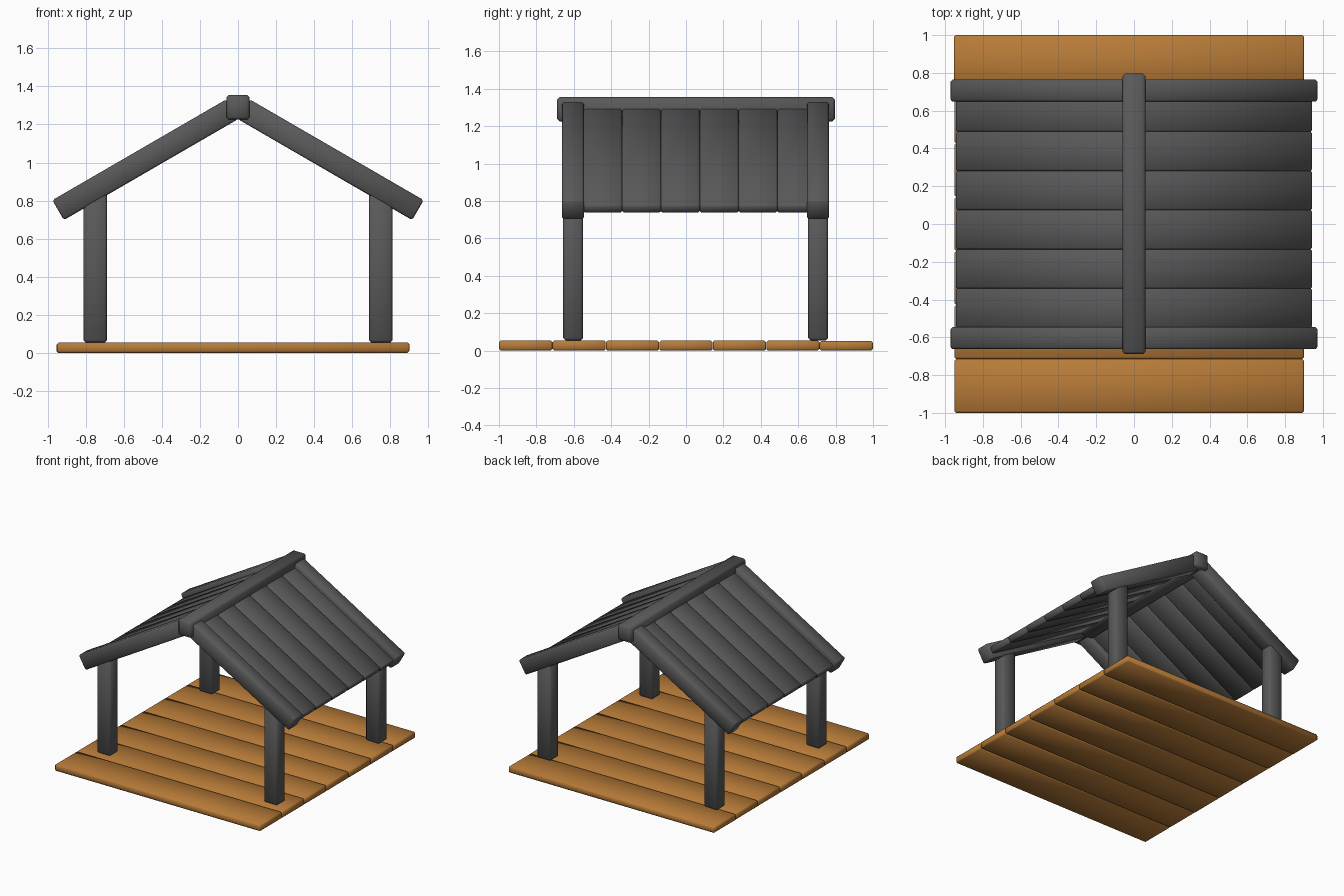
import bpy, bmesh, math, random
from mathutils import Matrix, Vector

if "Cube" in bpy.data.objects:
    bpy.data.objects.remove(bpy.data.objects["Cube"])

random.seed(4)

def material(name, rgb):
    m = bpy.data.materials.new(name)
    m.diffuse_color = (*rgb, 1)
    m.use_nodes = True
    m.node_tree.nodes["Principled BSDF"].inputs["Base Color"].default_value = m.diffuse_color
    return m

WOOD = material("warm_wood", (0.48, 0.2, 0.04))
DARK = material("dark_timber", (0.1, 0.1, 0.1))

def timber(name, size, centre, mat, bevel=0.01, segments=1, tilt=0.0):
    """Bevelled box, optionally tilted about the y axis."""
    bm = bmesh.new()
    bmesh.ops.create_cube(bm, size=1, matrix=Matrix.Diagonal((*size, 1)))
    bmesh.ops.bevel(bm, geom=bm.edges[:], offset=bevel, segments=segments,
                    profile=0.5, affect='EDGES')
    bm.transform(Matrix.Translation(centre) @ Matrix.Rotation(tilt, 4, 'Y'))
    me = bpy.data.meshes.new(name)
    bm.to_mesh(me)
    bm.free()
    me.materials.append(mat)
    ob = bpy.data.objects.new(name, me)
    bpy.context.collection.objects.link(ob)
    bpy.ops.object.select_all(action='DESELECT')
    ob.select_set(True)
    bpy.context.view_layer.objects.active = ob
    bpy.ops.object.shade_smooth_by_angle(angle=math.radians(50))
    return ob

# Floor: seven planks side by side along y
W = 2 / 7
for i in range(7):
    jitter = random.uniform(0, 0.004)
    timber(f"floor_plank_{i + 1}", (1.85 + jitter, W - 0.001, 0.055 - jitter),
           (-0.025 - jitter / 2, -1 + W * (i + 0.5), (0.055 - jitter) / 2), WOOD, 0.009)

# Roof slope: centreline from the ridge down to the eaves
top, eave = Vector((0.03, 0, 1.28)), Vector((0.945, 0, 0.75))
slope = eave - top
length = slope.length
angle = math.atan2(-slope.z, slope.x)

def on_slope(side, start, end, y):
    """Centre of a slope member spanning two distances from the ridge."""
    p = top + slope.normalized() * (start + end) / 2
    return (side * p.x, y, p.z)

for side, label in ((1, "right"), (-1, "left")):
    # Corner posts and sloping end rafters
    for y, end in ((-0.604, "front"), (0.706, "back")):
        timber(f"{end}_{label}_post", (0.124, 0.106, 0.785),
               (side * 0.75, y, 0.4475), DARK, 0.012)
        timber(f"{end}_{label}_rafter", (length, 0.116, 0.121),
               on_slope(side, 0, length, y), DARK, 0.01, tilt=side * angle)
    # Roof boards between the rafters
    for i in range(6):
        timber(f"{label}_roof_board_{i + 1}", (length - 0.012, 0.208, 0.052),
               on_slope(side, 0, length - 0.012, -0.445 + 0.2075 * i),
               DARK, 0.009, tilt=side * angle)

# Ridge beam
timber("ridge_beam", (0.122, 1.485, 0.13), (0, 0.0535, 1.29), DARK, 0.014)
